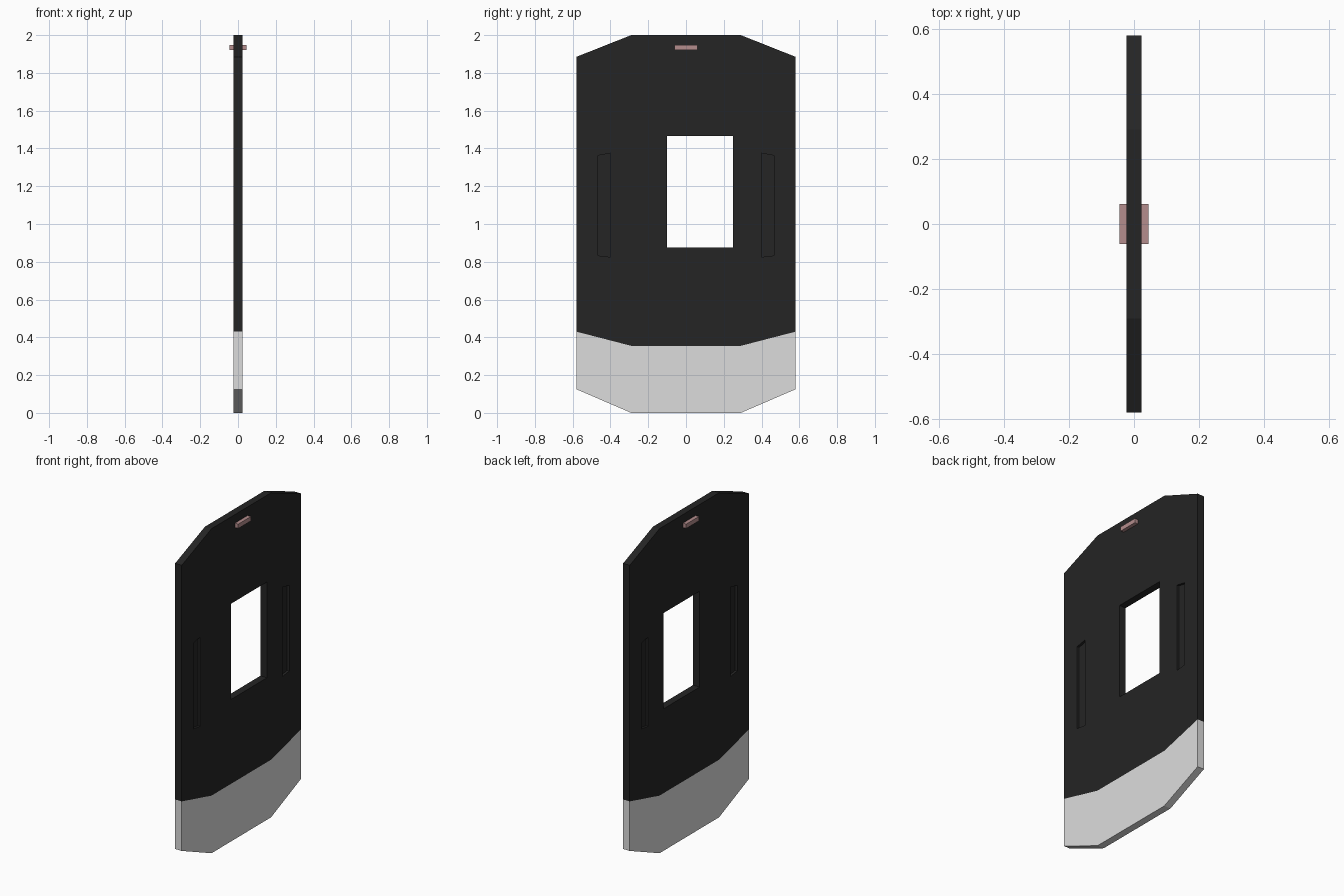
import bpy
import bmesh

cube = bpy.data.objects.get("Cube")
if cube:
    bpy.data.objects.remove(cube, do_unlink=True)

HALF = 0.0225   # half of the panel thickness
DEPTH = 0.015   # how deep the side slots are


def material(name, rgb):
    mat = bpy.data.materials.new(name)
    mat.use_nodes = True
    mat.diffuse_color = (*rgb, 1)
    mat.node_tree.nodes["Principled BSDF"].inputs["Base Color"].default_value = (*rgb, 1)
    return mat


def prism(name, outline, x0, x1, mat=None):
    """Extrude a (y, z) outline along x."""
    bm = bmesh.new()
    face = bm.faces.new([bm.verts.new((x0, y, z)) for y, z in outline])
    moved = bmesh.ops.extrude_face_region(bm, geom=[face])["geom"]
    bmesh.ops.translate(bm, vec=(x1 - x0, 0, 0),
                        verts=[v for v in moved if isinstance(v, bmesh.types.BMVert)])
    bmesh.ops.recalc_face_normals(bm, faces=bm.faces)
    mesh = bpy.data.meshes.new(name)
    bm.to_mesh(mesh)
    bm.free()
    if mat:
        mesh.materials.append(mat)
    obj = bpy.data.objects.new(name, mesh)
    bpy.context.collection.objects.link(obj)
    return obj


def mirrored(half):
    """Complete a right-half outline across y = 0."""
    return half + [(-y, z) for y, z in reversed(half)]


def box(y0, y1, z0, z1):
    return [(y0, z0), (y1, z0), (y1, z1), (y0, z1)]


def cut(target, cutter):
    cutter.hide_render = True
    mod = target.modifiers.new("cut", "BOOLEAN")
    mod.operation = "DIFFERENCE"
    mod.solver = "EXACT"
    mod.object = cutter
    bpy.context.view_layer.objects.active = target
    bpy.ops.object.modifier_apply(modifier=mod.name)
    bpy.data.objects.remove(cutter, do_unlink=True)


black = material("black", (0.018, 0.018, 0.018))
pale = material("pale grey", (0.72, 0.72, 0.72))
pink = material("dusty pink", (0.46, 0.27, 0.27))

# Main panel and the pale bottom band that meets it
panel = prism("main_panel", mirrored([(0.29, 0.355), (0.58, 0.43), (0.58, 1.885), (0.29, 2)]),
              -HALF, HALF, black)
prism("bottom_band", mirrored([(0.29, 0), (0.58, 0.125), (0.58, 0.43), (0.29, 0.355)]),
      -HALF, HALF, pale)

# Window opening
cut(panel, prism("window_cutter", box(-0.1, 0.25, 0.875, 1.465), -0.1, 0.1))

# Shallow tapered slots near both edges of both faces
for face in (-1, 1):
    for side in (-1, 1):
        slot = [(side * y, z) for y, z in
                [(0.4, 0.825), (0.467, 0.833), (0.467, 1.362), (0.4, 1.375)]]
        cut(panel, prism("slot_cutter", slot, face * (HALF - DEPTH), face * 0.1))

# Small bar passing through the top of the panel
prism("top_bar", box(-0.062, 0.062, 1.92, 1.947), -0.045, 0.045, pink)
